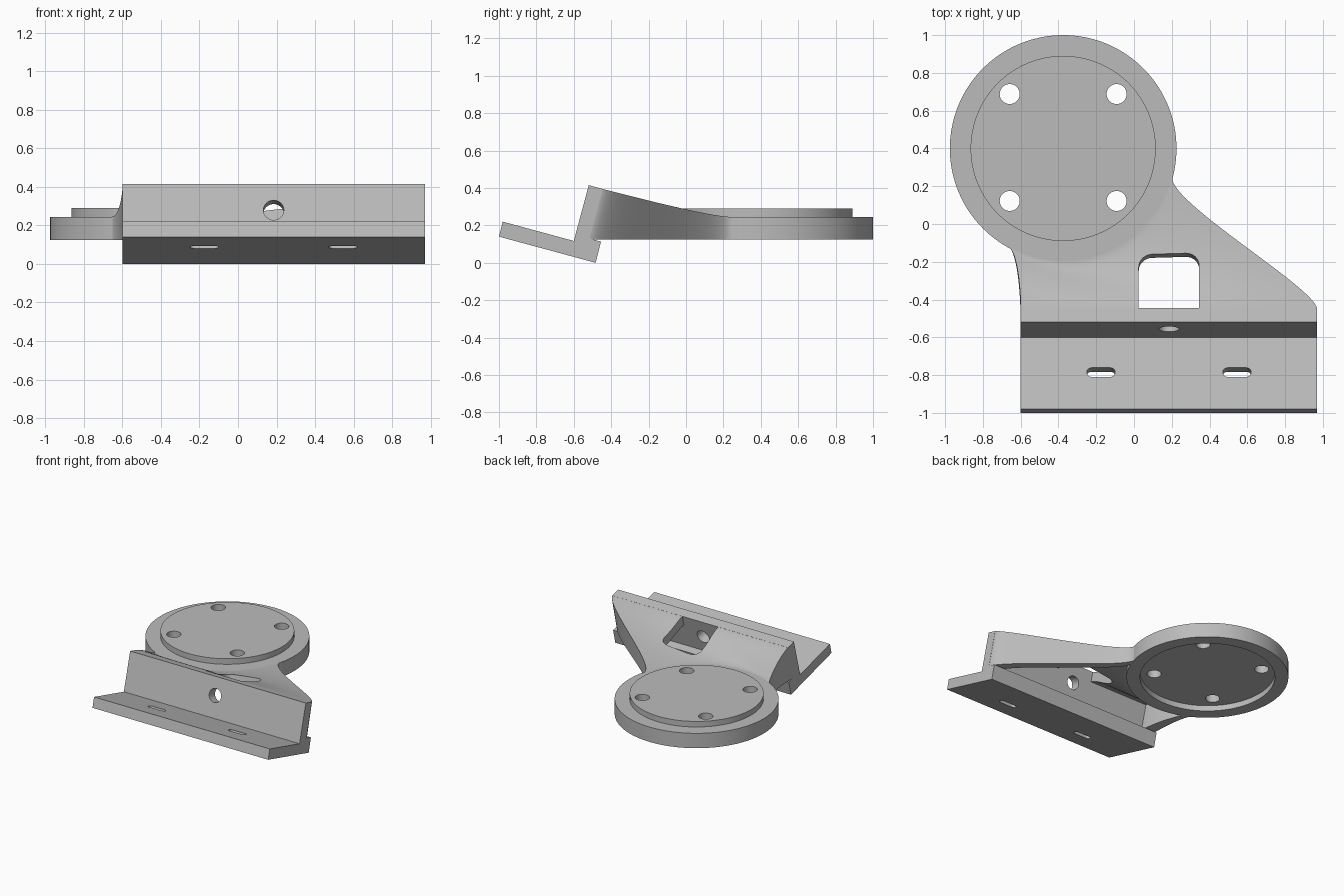
import bpy, bmesh
from math import radians, sin, cos, tan, pi
from mathutils import Vector, Matrix

if "Cube" in bpy.data.objects:
    bpy.data.objects.remove(bpy.data.objects["Cube"])

grey = bpy.data.materials.new("plain grey")
grey.use_nodes = True
grey.diffuse_color = (0.5, 0.5, 0.5, 1)
grey.node_tree.nodes["Principled BSDF"].inputs["Base Color"].default_value = (0.5, 0.5, 0.5, 1)

TILT = radians(15)
TILTED = Matrix.Rotation(-TILT, 4, 'X')
DISC = Vector((-0.375, 0.4, 0))
RIGHT_X, LEFT_X = -0.6, 0.97


def finish(name, bm):
    bmesh.ops.recalc_face_normals(bm, faces=bm.faces)
    mesh = bpy.data.meshes.new(name)
    bm.to_mesh(mesh)
    bm.free()
    mesh.materials.append(grey)
    obj = bpy.data.objects.new(name, mesh)
    bpy.context.collection.objects.link(obj)
    return obj


def prism(name, points, direction):
    """Extrude a closed outline of 3D points along a vector."""
    bm = bmesh.new()
    face = bm.faces.new([bm.verts.new(p) for p in points])
    ext = bmesh.ops.extrude_face_region(bm, geom=[face])["geom"]
    bmesh.ops.translate(bm, vec=direction, verts=[v for v in ext if isinstance(v, bmesh.types.BMVert)])
    return finish(name, bm)


def cutter(outline, centre, matrix, depth):
    """Prism through centre, along the local z of matrix."""
    pts = [Vector(centre) + matrix @ Vector((x, y, -depth)) for x, y in outline]
    obj = prism("cutter", pts, matrix @ Vector((0, 0, 2 * depth)))
    obj.hide_render = True
    return obj


def circle(r, n=40):
    return [(r * cos(2 * pi * i / n), r * sin(2 * pi * i / n)) for i in range(n)]


def rounded(corners, n=8):
    """Outline from (x, y, radius, start angle) quarter arcs."""
    out = []
    for x, y, r, start in corners:
        if r == 0:
            out.append((x, y))
            continue
        out += [(x + r * cos(start + pi / 2 * i / n), y + r * sin(start + pi / 2 * i / n)) for i in range(n + 1)]
    return out


def cut(obj, tools):
    bpy.context.view_layer.objects.active = obj
    for tool in tools:
        mod = obj.modifiers.new("cut", 'BOOLEAN')
        mod.operation, mod.solver, mod.object = 'DIFFERENCE', 'EXACT', tool
        bpy.ops.object.modifier_apply(modifier=mod.name)
        bpy.data.objects.remove(tool)


def smooth(obj):
    bpy.ops.object.select_all(action='DESELECT')
    obj.select_set(True)
    bpy.context.view_layer.objects.active = obj
    bpy.ops.object.shade_smooth_by_angle(angle=radians(30))


# Tilted clamp plate with its upright and back lip
section = [(-1, 0.14), (-0.98, 0.22), (-0.6, 0.117), (-0.52, 0.415),
           (-0.445, 0.395), (-0.516, 0.13), (-0.455, 0.113), (-0.483, 0)]
bracket = prism("clamp_bracket", [(RIGHT_X, y, z) for y, z in section], Vector((LEFT_X - RIGHT_X, 0, 0)))
slot = rounded([(0.05, 0, 0.025, 0), (-0.05, 0, 0.025, pi / 2),
                (-0.05, 0, 0.025, pi), (0.05, 0, 0.025, 3 * pi / 2)])
tools = [cutter(slot, (x, -0.795, 0.13), TILTED, 0.12) for x in (-0.175, 0.545)]
across = Matrix.Rotation(pi / 2 - TILT, 4, 'X')
tools.append(cutter(circle(0.053), (0.185, -0.52, 0.27), across, 0.1))
cut(bracket, tools)
smooth(bracket)

# Round mounting flange: raised face above, matching recess below
bm = bmesh.new()
N = 128
profile = [(0.5, 0.17), (0.5, 0.125), (0.6, 0.125), (0.6, 0.245), (0.49, 0.245), (0.49, 0.29)]
rings = [[bm.verts.new(DISC + Vector((x, y, z))) for x, y in circle(r, N)] for r, z in profile]
for a, b in zip(rings, rings[1:]):
    for i in range(N):
        j = (i + 1) % N
        bm.faces.new((a[i], a[j], b[j], b[i]))
bm.faces.new(rings[0])
bm.faces.new(rings[-1])
flange = finish("mounting_flange", bm)
cut(flange, [cutter(circle(0.053), DISC + Vector((sx * 0.283, 0.005 + sy * 0.283, 0.2)), Matrix.Identity(4), 0.2)
             for sx in (-1, 1) for sy in (-1, 1)])
smooth(flange)


# Hollow arm blending from the upright's straight edge to the flange's rim
def bezier(a, b, c, d, t):
    s = 1 - t
    return a * s**3 + b * 3 * s * s * t + c * 3 * s * t * t + d * t**3


def arm_point(u, v):
    start = Vector((RIGHT_X + (LEFT_X - RIGHT_X) * u, -0.452, 0.396))
    angle = radians(-118 + 103.5 * u)
    end = DISC + Vector((0.597 * cos(angle), 0.597 * sin(angle), 0.245))
    lead = start + Vector((0, 0.11, -0.026))
    trail = end + Vector((0.04, -0.05, 0)).lerp(Vector((-0.03, -0.13, 0)), u)
    return bezier(start, lead, trail, end, v)


def arm_slab(name, u0, u1, cols, thickness=None, floor=0.125, rows=28):
    bm = bmesh.new()
    top, low = [], []
    for i in range(cols + 1):
        u = u0 + (u1 - u0) * i / cols
        column = [arm_point(u, j / rows) for j in range(rows + 1)]
        top.append([bm.verts.new(p) for p in column])
        under = []
        for j, p in enumerate(column):
            drop = thickness if thickness else p.z - floor
            lean = drop * tan(TILT) * (1 - j / rows)
            under.append(bm.verts.new((p.x, p.y - lean, p.z - drop)))
        low.append(under)
    for i in range(cols):
        for j in range(rows):
            for g in (top, low):
                bm.faces.new((g[i][j], g[i + 1][j], g[i + 1][j + 1], g[i][j + 1]))
        for j in (0, rows):
            bm.faces.new((top[i][j], top[i + 1][j], low[i + 1][j], low[i][j]))
    for i in (0, cols):
        for j in range(rows):
            bm.faces.new((top[i][j], top[i][j + 1], low[i][j + 1], low[i][j]))
    return finish(name, bm)


WALL = 0.06
roof = arm_slab("arm_roof", WALL, 1 - WALL, 36, thickness=0.075)
window = rounded([(0.16, 0, 0, 0), (0.09, 0.24, 0.07, 0), (-0.09, 0.24, 0.07, pi / 2), (-0.16, 0, 0, 0)])
cut(roof, [cutter(window, (0.185, -0.449, 0.39), TILTED, 0.25)])
for part in (roof, arm_slab("arm_right_wall", 0, WALL, 2), arm_slab("arm_left_wall", 1 - WALL, 1, 2)):
    smooth(part)
